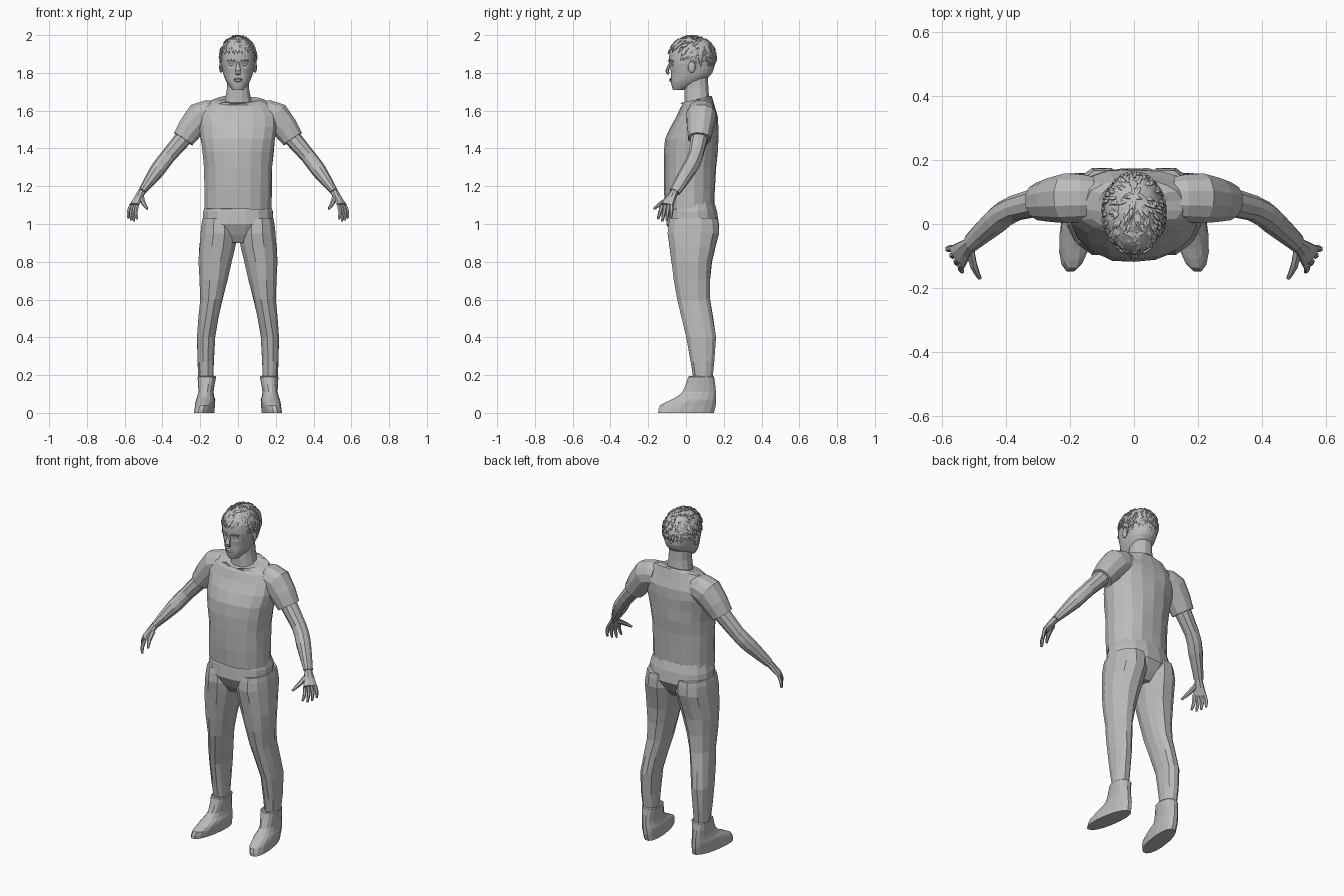
import bpy, bmesh, math, random
from mathutils import Vector

random.seed(4)
if "Cube" in bpy.data.objects:
    bpy.data.objects.remove(bpy.data.objects["Cube"])

clay = bpy.data.materials.new("plain_grey")
clay.use_nodes = True
clay.diffuse_color = (.5, .5, .5, 1)
clay.node_tree.nodes["Principled BSDF"].inputs["Base Color"].default_value = clay.diffuse_color


def finish(name, bm, mirror=False):
    """Turn a bmesh into a flat-shaded object, optionally mirrored to the other side."""
    bmesh.ops.recalc_face_normals(bm, faces=bm.faces)
    mesh = bpy.data.meshes.new(name)
    bm.to_mesh(mesh)
    bm.free()
    mesh.materials.append(clay)
    obj = bpy.data.objects.new(name, mesh)
    bpy.context.collection.objects.link(obj)
    if mirror:
        modifier = obj.modifiers.new("mirror", "MIRROR")
        modifier.use_mirror_merge = False


def smooth_path(keys, steps):
    """Pass a smooth curve through the keys, radii included."""
    keys = [Vector(key) for key in keys]
    padded = [keys[0], *keys, keys[-1]]
    path = []
    for a, b, c, d in zip(padded, padded[1:], padded[2:], padded[3:]):
        for i in range(steps):
            t = i / steps
            start, end = (c - a) / 2, (d - b) / 2
            bend = (c - b) * 3 - start * 2 - end
            twist = start + end - (c - b) * 2
            path.append(b + start * t + bend * t ** 2 + twist * t ** 3)
    return path + [keys[-1]]


def loft(bm, keys, sides=12, steps=2, wide=None, jitter=0, shape=None):
    """Loft ovals (x, y, z, wide radius, thin radius); level ones unless wide is given."""
    path = smooth_path(keys, steps)
    centres = [Vector(p[:3]) for p in path]
    loops = []
    for i, (centre, station) in enumerate(zip(centres, path)):
        u, v = Vector((1, 0, 0)), Vector((0, 1, 0))
        if wide:
            along = centres[min(i + 1, len(path) - 1)] - centres[max(i - 1, 0)]
            along.normalize()
            u = Vector(wide)
            u = (u - along * u.dot(along)).normalized()
            v = along.cross(u)
        loop = []
        for k in range(sides):
            angle = math.tau * (k + .5) / sides
            c, s = math.cos(angle), math.sin(angle)
            # Slightly squared oval
            c, s = (math.copysign(abs(w) ** .9, w) for w in (c, s))
            p = centre + u * c * station[3] + v * s * station[4]
            if shape:
                shape(p)
            p += Vector([random.uniform(-jitter, jitter) for axis in "xyz"])
            loop.append(bm.verts.new(p))
        loops.append(loop)
    for low, high in zip(loops, loops[1:]):
        for k in range(sides):
            bm.faces.new((low[k - 1], low[k], high[k], high[k - 1]))
    bm.faces.new(loops[0])
    bm.faces.new(loops[-1])


def part(name, keys, mirror=False, **options):
    bm = bmesh.new()
    loft(bm, keys, **options)
    finish(name, bm, mirror)


def middle(*rows):
    """Sections (y, z, half width, half depth) on the centre line."""
    return [(0, *row) for row in rows]


def ball(bm, centre, radii, u=12, v=8):
    made = bmesh.ops.create_uvsphere(bm, u_segments=u, v_segments=v, radius=1)["verts"]
    for vert in made:
        vert.co = Vector(centre) + vert.co * Vector(radii)
    return made


def collar_slope(p):
    if p.z > 1.63:
        p.z += (p.y - .06) / 4


# Shirt body, its collar dipping at the front
part("shirt", middle((.02, 1.08, .18, .13), (.02, 1.3, .18, .14), (.03, 1.45, .2, .14),
                     (.06, 1.57, .21, .11), (.06, 1.65, .15, .08), (.05, 1.66, .08, .08)),
     sides=18, jitter=.003, shape=collar_slope)

# Sleeves and bare arms
part("sleeves", [(.13, .08, 1.58, .07, .07), (.2, .08, 1.57, .08, .08), (.29, .07, 1.45, .06, .06)],
     True, wide=(0, 1, 0))
part("arms", [(.24, .08, 1.51, .05, .05), (.37, .05, 1.36, .04, .04),
              (.43, .01, 1.28, .04, .04), (.51, -.06, 1.17, .03, .02)],
     True, sides=10, wide=(0, 1, 0))

# Hands: palm, four bent fingers and a thumb
across = Vector((-.55, -.83, 0))
knuckles = Vector((.55, -.1, 1.1))
bm = bmesh.new()
loft(bm, [(.51, -.06, 1.17, .02, .02), (*knuckles, .04, .015)], 8, wide=across)
for i in range(4):
    base = knuckles + across * (i - 1.5) * .02
    curl = abs(i - 1.7) * .012
    tip = Vector((.58 - i * .015, -.08 - i * .023, 1.01 + curl))
    bend = base.lerp(tip, .5) + Vector((.006, 0, 0))
    loft(bm, [(*base, .01, .01), (*bend, .01, .01), (*tip, .006, .006)], 6, wide=across)
loft(bm, [(.51, -.08, 1.14, .014, .014), (.5, -.13, 1.11, .012, .012), (.48, -.17, 1.08, .006, .006)],
     6, wide=(1, 0, 0))
finish("hands", bm, True)

# Trousers: hips and legs
part("trouser_hips", middle((.03, .9, .1, .08), (.035, 1, .19, .14), (.03, 1.12, .17, .12)),
     sides=16, jitter=.002)
part("trouser_legs", [(.17, .09, .17, .04, .05), (.17, .08, .4, .05, .08), (.14, .04, .6, .06, .09),
                      (.12, .03, .8, .09, .11), (.1, .04, .95, .1, .14), (.1, .04, 1.03, .09, .13)],
     True, jitter=.002)


def toe_out(p):
    p.x += (.06 - p.y) * max(0, .14 - p.z)


# Ankle shoes, toes turned a little outward
part("shoes", [(.17, 0, 0, .05, .15), (.17, .01, .04, .05, .15), (.17, .04, .07, .05, .12),
               (.17, .07, .11, .04, .09), (.165, .08, .19, .05, .07), (.165, .08, .19, .04, .06)],
     True, sides=16, shape=toe_out)

part("neck", middle((.06, 1.62, .08, .07), (.055, 1.72, .06, .065), (.05, 1.8, .06, .07)))


def sockets(p):
    """Hollow the eye sockets."""
    if p.y < -.03 and abs(p.z - 1.845) < .02:
        p.y += .01 * max(0, 1 - abs(abs(p.x) - .035) * 40)


part("head", middle((-.04, 1.71, .03, .03), (0, 1.75, .06, .08), (.03, 1.8, .08, .11),
                    (.03, 1.87, .09, .12), (.03, 1.94, .08, .11), (.03, 1.98, .05, .07)),
     sides=28, steps=3, shape=sockets)

# Face: nose, lips, eyes, brows and ears
part("nose", middle((-.08, 1.86, .008, .006), (-.1, 1.81, .015, .01), (-.09, 1.795, .014, .008)),
     sides=8, wide=(1, 0, 0))
bm = bmesh.new()
for z in (1.758, 1.767):
    ball(bm, (0, -.08, z), (.024, .009, .006))
finish("lips", bm)
bm = bmesh.new()
ball(bm, (.034, -.07, 1.845), (.014, .01, .008))
finish("eyes", bm, True)
part("brows", [(.014, -.09, 1.862, .005, .005), (.036, -.086, 1.868, .005, .005),
               (.057, -.07, 1.862, .003, .004)], True, sides=6, wide=(0, 0, 1))
bm = bmesh.new()
ball(bm, (.09, .03, 1.83), (.01, .02, .03))
finish("ears", bm, True)

# Hair: trimmed cap covered with short locks combed away from the crown
middle_of_cap, cap_size = Vector((0, .033, 1.885)), Vector((.096, .124, .11))


def below_hairline(p):
    if p.y < -.02:
        return p.z < 1.92
    return p.z < (1.88 if p.y < .055 else 1.77)


bm = bmesh.new()
for vert in ball(bm, middle_of_cap, cap_size, 32, 20):
    vert.co = middle_of_cap.lerp(vert.co, random.uniform(.98, 1.02))
bare = [f for f in bm.faces if below_hairline(f.calc_center_median())]
bmesh.ops.delete(bm, geom=bare, context="FACES")
crown = Vector((0, .4, .9)).normalized()
for lock in range(420):
    out = Vector([random.gauss(0, 1) for axis in "xyz"]).normalized()
    root = middle_of_cap + out * cap_size
    if below_hairline(root):
        continue
    flow = (out * out.dot(crown) - crown).normalized()
    lean = (out + flow * random.uniform(.2, .3)).normalized()
    tip = middle_of_cap + lean * cap_size * 1.05
    bend = middle_of_cap + (out + lean).normalized() * cap_size * 1.04
    loft(bm, [(*root, .006, .003), (*bend, .007, .004), (*tip, .001, .001)],
         4, steps=1, wide=flow.cross(out))
finish("hair", bm)
